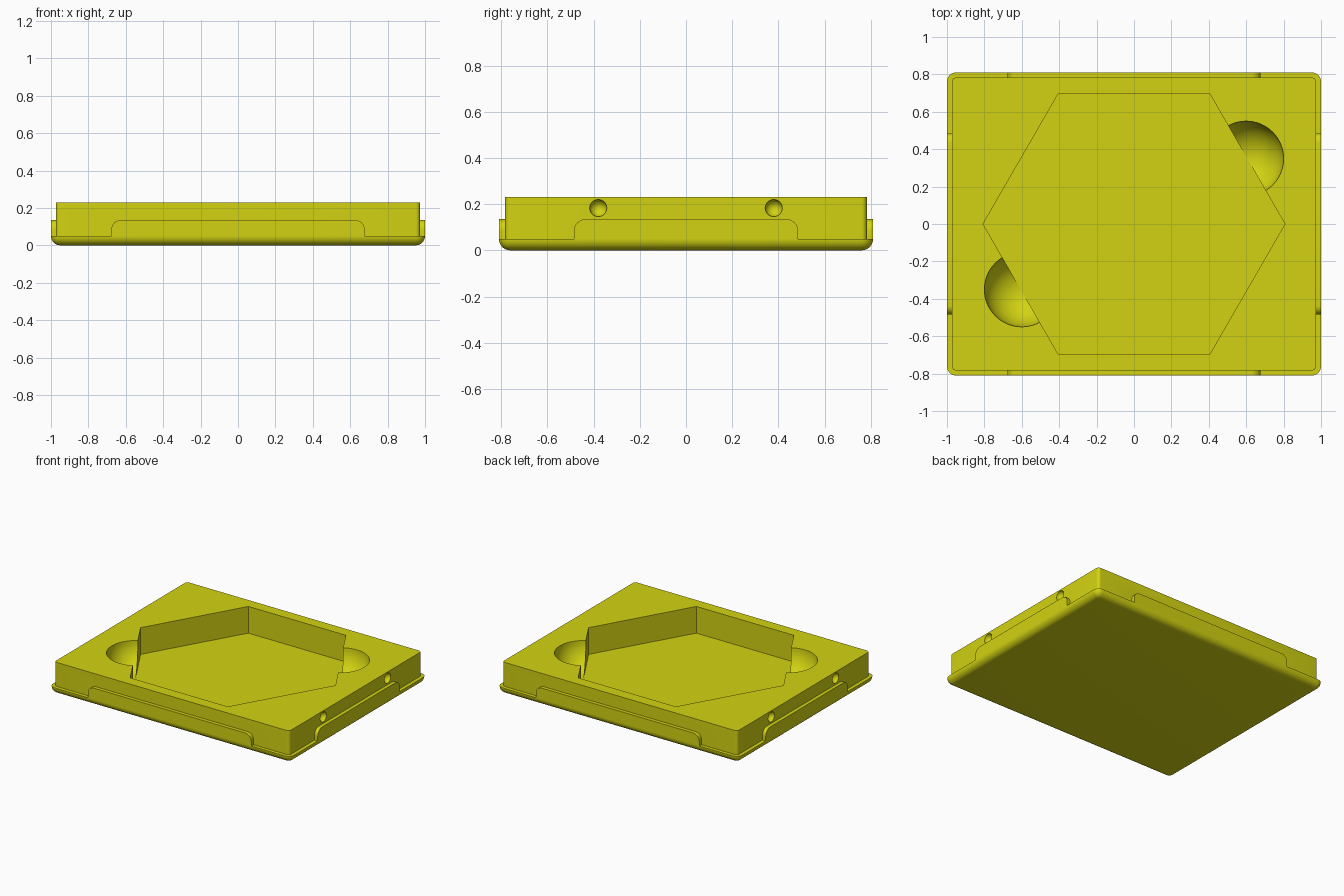
import bpy, bmesh, math
from mathutils import Matrix, Vector

cube = bpy.data.objects.get("Cube")
if cube:
    bpy.data.objects.remove(cube, do_unlink=True)

mat = bpy.data.materials.new("olive yellow")
mat.use_nodes = True
COLOR = (0.65, 0.65, 0.006, 1)
mat.diffuse_color = COLOR
mat.node_tree.nodes["Principled BSDF"].inputs["Base Color"].default_value = COLOR

HALF_X, HALF_Y, LIP, TOP = 1.0, 0.81, 0.05, 0.23
STEP = 0.027      # ledge width around the block
FLOOR = 0.03      # bottom of the pocket


def make_object(name, bm):
    bmesh.ops.recalc_face_normals(bm, faces=bm.faces)
    mesh = bpy.data.meshes.new(name)
    bm.to_mesh(mesh)
    bm.free()
    mesh.materials.append(mat)
    ob = bpy.data.objects.new(name, mesh)
    bpy.context.scene.collection.objects.link(ob)
    return ob


def box(name, lo, hi, radius, segments, pick):
    """Box between two corners; edges chosen by pick(direction, middle) are rounded."""
    lo, hi = Vector(lo), Vector(hi)
    bm = bmesh.new()
    bmesh.ops.create_cube(bm, size=1)
    size = hi - lo
    for v in bm.verts:
        v.co = (lo + hi) / 2 + Vector(a * b for a, b in zip(v.co, size))
    edges = []
    for e in bm.edges:
        a, b = (v.co for v in e.verts)
        if pick((b - a).normalized(), (a + b) / 2):
            edges.append(e)
    bmesh.ops.bevel(bm, geom=edges, offset=radius, segments=segments,
                    profile=0.5, affect='EDGES', clamp_overlap=False)
    return make_object(name, bm)


def sphere(name, center, radius):
    bm = bmesh.new()
    bmesh.ops.create_uvsphere(bm, u_segments=64, v_segments=32, radius=radius,
                              matrix=Matrix.Translation(center))
    return make_object(name, bm)


def combine(target, tool, operation):
    mod = target.modifiers.new(tool.name, 'BOOLEAN')
    mod.operation, mod.solver, mod.object = operation, 'EXACT', tool
    bpy.context.view_layer.objects.active = target
    bpy.ops.object.modifier_apply(modifier=mod.name)
    bpy.data.objects.remove(tool, do_unlink=True)


# Base plate with rounded underside and corners
tray = box("tray", (-HALF_X, -HALF_Y, 0), (HALF_X, HALF_Y, LIP), 0.0495, 10,
           lambda d, m: abs(d.z) > 0.9 or m.z < 0.01)

# Raised block
block = box("block", (STEP - HALF_X, STEP - HALF_Y, FLOOR / 2),
            (HALF_X - STEP, HALF_Y - STEP, TOP), 0.022, 6,
            lambda d, m: abs(d.z) > 0.9)
combine(tray, block, 'UNION')

# Raised tabs flush with the plate on all four sides
for s in (-1, 1):
    ys = sorted((s * HALF_Y, s * (HALF_Y - 2 * STEP)))
    tab = box("long_tab", (-0.677, ys[0], LIP), (0.677, ys[1], 0.135), 0.05, 8,
              lambda d, m: abs(d.y) > 0.9 and m.z > 0.1)
    combine(tray, tab, 'UNION')
    xs = sorted((s * HALF_X, s * (HALF_X - 2 * STEP)))
    tab = box("short_tab", (xs[0], -0.485, LIP), (xs[1], 0.485, 0.135), 0.05, 8,
              lambda d, m: abs(d.x) > 0.9 and m.z > 0.1)
    combine(tray, tab, 'UNION')

# Hexagonal pocket
bm = bmesh.new()
bmesh.ops.create_cone(bm, cap_ends=True, segments=6, radius1=0.807, radius2=0.807,
                      depth=0.4, matrix=Matrix.Translation((0, 0, FLOOR + 0.2))
                      @ Matrix.Rotation(math.radians(30), 4, 'Z'))
# keep a corner pointing along x
if max(v.co.x for v in bm.verts) < 0.8:
    bmesh.ops.rotate(bm, verts=bm.verts, matrix=Matrix.Rotation(math.radians(30), 3, 'Z'))
combine(tray, make_object("hex_cutter", bm), 'DIFFERENCE')

# Finger scoops and side dimples
for s in (-1, 1):
    combine(tray, sphere("scoop_cutter", (s * 0.6, s * 0.35, TOP + 0.001), 0.2), 'DIFFERENCE')
    for y in (-0.38, 0.38):
        combine(tray, sphere("dimple_cutter", (s * (HALF_X - STEP), y, 0.183), 0.037),
                'DIFFERENCE')

# Smooth rounded areas, keep crisp edges
bpy.ops.object.select_all(action='DESELECT')
tray.select_set(True)
bpy.context.view_layer.objects.active = tray
bpy.ops.object.shade_smooth_by_angle(angle=math.radians(30))
